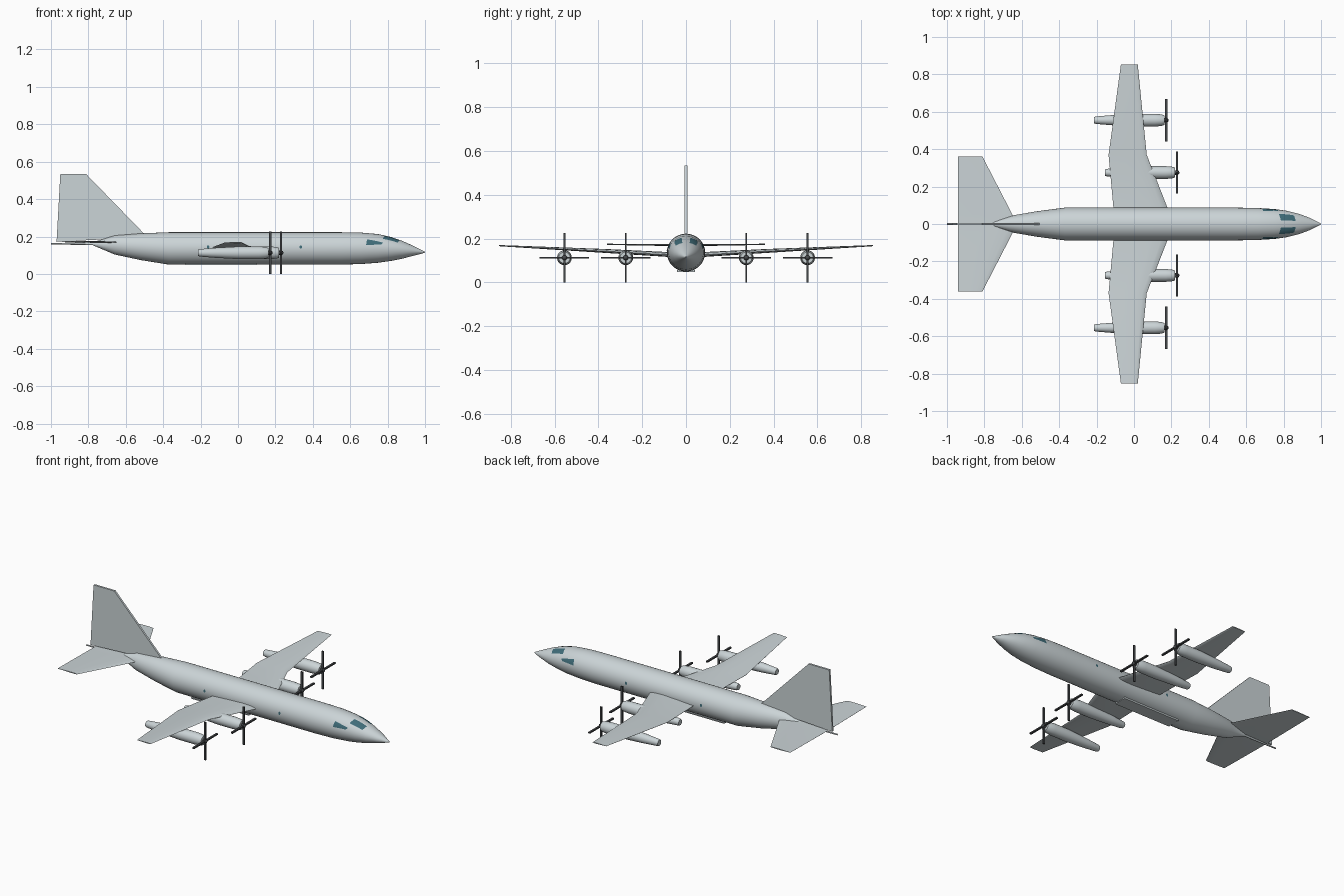
import bpy, bmesh, math

if "Cube" in bpy.data.objects:
    bpy.data.objects.remove(bpy.data.objects["Cube"])

def material(name, col):
    m = bpy.data.materials.new(name)
    m.diffuse_color = (*col, 1)
    m.use_nodes = True
    m.node_tree.nodes["Principled BSDF"].inputs["Base Color"].default_value = m.diffuse_color
    return m

GREY = material("light_grey", (0.60, 0.66, 0.68))
DARK = material("dark_metal", (0.06, 0.065, 0.07))
GLASS = material("window_glass", (0.05, 0.15, 0.19))

def finish(name, bm, mat, angle=30):
    bmesh.ops.recalc_face_normals(bm, faces=bm.faces)
    me = bpy.data.meshes.new(name)
    bm.to_mesh(me)
    bm.free()
    ob = bpy.data.objects.new(name, me)
    bpy.context.collection.objects.link(ob)
    me.materials.append(mat)
    bpy.ops.object.select_all(action='DESELECT')
    ob.select_set(True)
    bpy.context.view_layer.objects.active = ob
    bpy.ops.object.shade_smooth_by_angle(angle=math.radians(angle))
    return ob

def loft(name, rings, mat, angle=30):
    bm = bmesh.new()
    vs = [[bm.verts.new(p) for p in r] for r in rings]
    n = len(vs[0])
    for a, b in zip(vs, vs[1:]):
        for i in range(n):
            j = (i + 1) % n
            bm.faces.new((a[i], a[j], b[j], b[i]))
    bm.faces.new(vs[0])
    bm.faces.new(vs[-1])
    return finish(name, bm, mat, angle)

def ellipse(x, y, z, ry, rz, n=32):
    return [(x, y + ry * math.cos(2 * math.pi * i / n), z + rz * math.sin(2 * math.pi * i / n))
            for i in range(n)]

# fuselage stations: x, top, bottom, half width
BODY = [(-1, .165, .157, .004), (-.78, .168, .155, .006), (-.66, .206, .104, .044),
        (-.52, .217, .074, .068), (-.37, .223, .050, .0875), (.55, .223, .050, .0875),
        (.66, .221, .053, .0855), (.75, .213, .060, .080), (.82, .197, .070, .070),
        (.88, .176, .082, .055), (.94, .149, .098, .033), (.98, .129, .108, .013),
        (1, .119, .114, .003)]
loft("fuselage", [ellipse(x, 0, (t + b) / 2, w, (t - b) / 2) for x, t, b, w in BODY], GREY)

def skin(x, deg, side, grow=1.015):
    for a, b in zip(BODY, BODY[1:]):
        if a[0] <= x <= b[0]:
            f = (x - a[0]) / (b[0] - a[0])
            t, bo, w = (a[k] + f * (b[k] - a[k]) for k in (1, 2, 3))
            r = math.radians(deg)
            return (x, side * w * grow * math.cos(r),
                    (t + bo) / 2 + (t - bo) / 2 * grow * math.sin(r))

def window(name, c, side, n=6):
    # c: four (x, angle) corners laid onto the fuselage skin
    bm = bmesh.new()
    g = []
    for i in range(n + 1):
        u = i / n
        row = []
        for j in range(n + 1):
            v = j / n
            x, d = ((1 - u) * ((1 - v) * c[0][k] + v * c[3][k]) + u * ((1 - v) * c[1][k] + v * c[2][k])
                    for k in (0, 1))
            row.append(bm.verts.new(skin(x, d, side)))
        g.append(row)
    for i in range(n):
        for j in range(n):
            bm.faces.new((g[i][j], g[i + 1][j], g[i + 1][j + 1], g[i][j + 1]))
    finish(name, bm, GLASS)

def porthole(name, x, side):
    bm = bmesh.new()
    bm.faces.new([bm.verts.new(skin(x + .007 * math.cos(a), 5 + 6 * math.sin(a), side))
                  for a in (k * math.pi / 6 for k in range(12))])
    finish(name, bm, GLASS)

for s, tag in ((1, "left"), (-1, "right")):
    window(f"windshield_{tag}", [(.775, 46), (.855, 42), (.865, 74), (.785, 75)], s)
    window(f"side_window_{tag}", [(.685, 12), (.765, 16), (.775, 26), (.69, 36)], s)
    porthole(f"rear_porthole_{tag}", -.16, s)
    porthole(f"front_porthole_{tag}", .335, s)

# aerofoil section: chord fraction from leading edge, half thickness fraction
FOIL = [(0, 0), (.03, .5), (.12, .85), (.3, 1), (.6, .7), (1, .06)]

def foil(y, le, te, z, h):
    up = [(le + (te - le) * u, y, z + h * t) for u, t in FOIL]
    low = [(le + (te - le) * u, y, z - h * t * .8) for u, t in FOIL[:0:-1]]
    return up + low

def surface(name, half):
    rings = [foil(-y, *r) for y, *r in half[:0:-1]] + [foil(y, *r) for y, *r in half]
    return loft(name, rings, GREY)

# y, leading x, trailing x, z, half thickness
surface("wing", [(0, .213, -.102, .122, .013), (.37, .068, -.136, .143, .010),
                 (.853, .02, -.07, .168, .003)])
surface("tailplane", [(0, -.62, -.94, .170, .005), (.05, -.65, -.94, .170, .005),
                      (.36, -.81, -.94, .174, .003)])

# fin
fin = [(-.97, .172), (-.95, .535), (-.813, .535), (-.50, .213), (-.62, .19)]
loft("fin", [[(x, y, z) for x, z in fin] for y in (-.006, .006)], GREY)

# belly panel
loft("belly_panel", [[(x, y, z) for y, z in ((-.042, .056), (-.04, .048), (.04, .048), (.042, .056))]
                     for x in (-.28, .10)], GREY)

# engines: nacelle stations relative to the propeller plane, radius
NAC = [(-.385, .017), (-.375, .020), (-.29, .027), (-.16, .034), (-.06, .034), (-.025, .031), (-.01, .026)]
HUB = [(-.012, .012), (.004, .012), (.010, .008), (.013, .002)]
ZE, R = .113, .113
for name, px, y in (("inner_left", .23, .275), ("inner_right", .23, -.275),
                    ("outer_left", .172, .555), ("outer_right", .172, -.555)):
    loft(f"nacelle_{name}", [ellipse(px + d, y, ZE, r, r, 20) for d, r in NAC], GREY)
    loft(f"hub_{name}", [ellipse(px + d, y, ZE, r, r, 12) for d, r in HUB], DARK)
    bm = bmesh.new()
    for k in range(4):
        ca, sa = round(math.cos(k * math.pi / 2)), round(math.sin(k * math.pi / 2))
        for v in bmesh.ops.create_cube(bm, size=1)["verts"]:
            rad, tan = (v.co.z + .5) * R, v.co.y * .008
            v.co = (px + v.co.x * .012, y + rad * sa + tan * ca, ZE + rad * ca - tan * sa)
    finish(f"propeller_{name}", bm, DARK)
